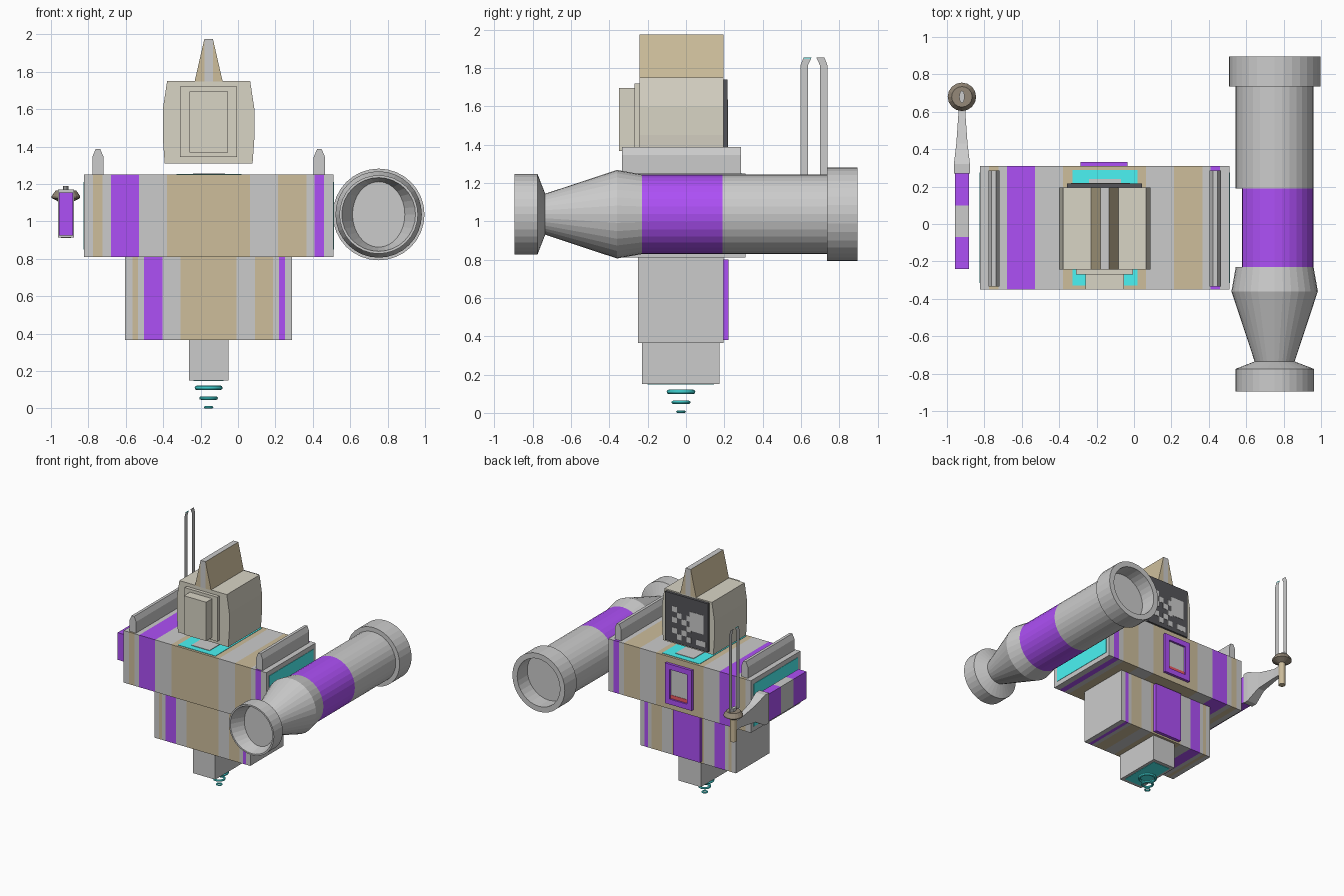
import bpy, bmesh, math

if "Cube" in bpy.data.objects:
    bpy.data.objects.remove(bpy.data.objects["Cube"])

COLOURS = {
    "grey": (0.8, 0.8, 0.8), "purple": (0.42, 0.08, 0.92), "gold": (0.61, 0.51, 0.33),
    "tan": (0.69, 0.66, 0.56), "cyan": (0.07, 0.9, 0.9), "black": (0.09, 0.09, 0.1),
    "brown": (0.3, 0.25, 0.19), "red": (0.85, 0.1, 0.12),
}
MATS = {}
for key, c in COLOURS.items():
    MATS[key] = bpy.data.materials.new(key)
    MATS[key].diffuse_color = (*c, 1)
CX = -0.157          # body centre line


def loft(name, rings, mats):
    """Skin between point rings, one colour per segment (or one for all), capped ends."""
    if isinstance(mats, str):
        mats = [mats] * (len(rings) - 1)
    used = list(dict.fromkeys(mats))
    bm = bmesh.new()
    vs = [[bm.verts.new(p) for p in r] for r in rings]
    n = len(rings[0])
    for a, b, m in zip(vs, vs[1:], mats):
        for i in range(n):
            f = bm.faces.new((a[i], a[(i + 1) % n], b[(i + 1) % n], b[i]))
            f.material_index = used.index(m)
    bm.faces.new(vs[0]).material_index = used.index(mats[0])
    bm.faces.new(vs[-1]).material_index = used.index(mats[-1])
    bmesh.ops.recalc_face_normals(bm, faces=bm.faces)
    me = bpy.data.meshes.new(name)
    bm.to_mesh(me)
    bm.free()
    for m in used:
        me.materials.append(MATS[m])
    ob = bpy.data.objects.new(name, me)
    bpy.context.collection.objects.link(ob)
    return ob


def rect_x(x, y0, y1, z0, z1):
    return [(x, y0, z0), (x, y1, z0), (x, y1, z1), (x, y0, z1)]


def rect_y(y, x0, x1, z0, z1):
    return [(x0, y, z0), (x1, y, z0), (x1, y, z1), (x0, y, z1)]


def box(name, x0, x1, y0, y1, z0, z1, mat="grey"):
    return loft(name, [rect_x(x0, y0, y1, z0, z1), rect_x(x1, y0, y1, z0, z1)], mat)


def prism_y(name, prof, y0, y1, mat="grey"):
    return loft(name, [[(x, y, z) for x, z in prof] for y in (y0, y1)], mat)


# Striped torso blocks: symmetric bands across x
def striped(name, offs, y0, y1, z0, z1):
    xs = [CX - o for o in offs] + [CX + o for o in reversed(offs)]
    half = ["grey", "gold", "grey", "purple", "grey"]
    loft(name, [rect_x(x, y0, y1, z0, z1) for x in xs], half + ["gold"] + half)


striped("upper_torso", [0.667, 0.617, 0.567, 0.522, 0.372, 0.222], -0.35, 0.31, 0.81, 1.25)
striped("lower_torso", [0.447, 0.407, 0.377, 0.345, 0.247, 0.15], -0.25, 0.195, 0.365, 0.81)
box("waist_block", CX - 0.105, CX + 0.105, -0.23, 0.175, 0.15, 0.365)

# Glowing panels on neck, shoulders and underside
box("neck_panel", -0.33, 0.02, -0.33, 0.29, 1.248, 1.253, "cyan")
box("neck_plate", -0.24, -0.07, -0.28, 0.24, 1.25, 1.257)
for side, s in (("left", -1), ("right", 1)):
    xa, xb = sorted((CX + s * 0.66, CX + s * 0.67))
    box(side + "_shoulder_panel", xa, xb, -0.315, 0.275, 0.85, 1.21, "cyan")
    # Shoulder rails
    c = CX + s * 0.592
    prism_y(side + "_shoulder_rail", [(c - .03, 1.25), (c + .03, 1.25), (c + .03, 1.345),
            (c + .012, 1.387), (c - .012, 1.387), (c - .03, 1.345)], -0.335, 0.287)
box("waist_panel", CX - 0.08, CX + 0.08, -0.2, 0.145, 0.147, 0.153, "cyan")

# Hover rings
for i, (r, m, z) in enumerate([(0.075, 0.012, 0.11), (0.05, 0.009, 0.055), (0.025, 0.006, 0.006)]):
    bpy.ops.mesh.primitive_torus_add(location=(CX, -0.026, z), major_radius=r - m,
                                     minor_radius=m, major_segments=24, minor_segments=8)
    ob = bpy.context.object
    ob.name = f"hover_ring_{i + 1}"
    ob.data.materials.append(MATS["cyan"])
    bpy.ops.object.shade_smooth_by_angle()

# Back hatch with frame, and lower back panel
bx0, bx1, bz0, bz1, t = -0.285, -0.035, 0.86, 1.2, 0.045
for n, x0, x1, z0, z1 in (("left", bx0, bx0 + t, bz0, bz1), ("right", bx1 - t, bx1, bz0, bz1),
                          ("top", bx0 + t, bx1 - t, bz1 - t, bz1), ("bottom", bx0 + t, bx1 - t, bz0, bz0 + t)):
    box("hatch_frame_" + n, x0, x1, 0.305, 0.332, z0, z1, "purple")
box("hatch", bx0 + t, bx1 - t, 0.305, 0.315, bz0 + t + 0.03, bz1 - t)
box("hatch_light", bx0 + t, bx1 - t, 0.305, 0.318, bz0 + t, bz0 + t + 0.03, "red")
box("lower_back_panel", bx0, bx1, 0.19, 0.222, 0.38, 0.8, "purple")

# Head, stepped front plates and crest
half = [(0.235, 1.31), (0.245, 1.45), (0.245, 1.6), (0.222, 1.75)]
prism_y("head", [(CX + x, z) for x, z in half] + [(CX - x, z) for x, z in reversed(half)],
        -0.242, 0.195, "tan")
box("front_plate", -0.31, -0.005, -0.27, -0.24, 1.345, 1.72, "tan")
box("front_plate_raised", -0.26, -0.053, -0.35, -0.268, 1.367, 1.695, "tan")
loft("head_crest", [rect_x(x, -0.243, 0.195, 1.748, z) for x, z in
     ((-0.231, 1.752), (-0.18, 1.975), (-0.134, 1.975), (-0.083, 1.752))], ["gold", "grey", "gold"])

# Back screen with pixel pattern (columns run from +x to -x as seen from behind)
box("screen", CX - 0.2, CX + 0.2, 0.195, 0.217, 1.33, 1.74, "black")
rows = ["........", "........", ".#......", "..#.#...", ".#.#....", "....#...", ".#.#....", "..#.#.##"]
u = 0.045
for r, row in enumerate(rows):
    for c, ch in enumerate(row):
        if ch == "#":
            x, z = CX + 0.18 - c * u, 1.725 - r * u
            box(f"pixel_{r}_{c}", x - u, x, 0.21, 0.219, z - u, z)
box("screen_square", CX - 0.16, CX - 0.03, 0.21, 0.219, 1.47, 1.63)

# Cannon: lathed about y, with the inner side of the band flattened
def circle_y(y, rx, rz=None, xmin=-9, n=32):
    rz = rz or rx
    return [(max(0.752 + rx * math.cos(a), xmin), y, 1.037 + rz * math.sin(a))
            for a in (2 * math.pi * i / n for i in range(n))]


R = 0.208
cannon = [(-0.79, 0.14, 0.175), (-0.895, 0.197), (-0.895, 0.21), (-0.775, 0.21), (-0.735, 0.107),
          (-0.36, 0.231), (-0.23, R), (-0.23, R, R, 0.578), (0.19, R, R, 0.578), (0.19, R),
          (0.735, R), (0.735, 0.245), (0.895, 0.245), (0.895, 0.2), (0.76, 0.2)]
cols = ["grey"] * (len(cannon) - 1)
cols[7] = "purple"
loft("cannon", [circle_y(*c) for c in cannon], cols)

# Left arm: banded forearm tapering into the wrist
AX, SY = -0.92, 0.68
loft("forearm", [rect_y(y, AX - .037, AX + .037, 0.925, 1.155) for y in (-0.24, -0.07, 0.1, 0.27)],
     ["purple", "grey", "purple"])
loft("wrist", [rect_y(y, AX - w, AX + w, z0, z1) for y, w, z0, z1 in
     ((0.27, .043, 0.915, 1.17), (0.32, .043, 0.915, 1.17), (0.43, .03, 0.98, 1.12),
      (0.6, .018, 1.0, 1.08), (0.68, .018, 1.0, 1.08))], "grey")


# Weapon: grip, lens guard, core and two flat prongs
def circle_z(z, rx, ry=None, n=16):
    ry = ry or rx
    return [(AX + rx * math.cos(2 * math.pi * i / n), SY + ry * math.sin(2 * math.pi * i / n), z)
            for i in range(n)]


loft("grip", [circle_z(0.91, .027), circle_z(1.12, .027)], "gold")
loft("guard", [circle_z(z, r) for z, r in ((1.1, .03), (1.125, .076), (1.135, .076), (1.165, .055))], "brown")
loft("guard_core", [circle_z(1.16, .015, .034, 8), circle_z(1.19, .015, .034, 8)], "grey")


def flat(name, pts, mat):
    me = bpy.data.meshes.new(name)
    me.from_pydata([(AX, y, z) for y, z in pts], [], [range(len(pts))])
    me.materials.append(MATS[mat])
    bpy.context.collection.objects.link(bpy.data.objects.new(name, me))


for name, s in (("front_prong", -1), ("back_prong", 1)):
    c = 0.668
    flat(name, [(c + s * .031, 1.16), (c + s * .07, 1.16), (c + s * .07, 1.815), (c + s * .057, 1.849),
                (c + s * .015, 1.849), (c + s * .031, 1.815)], "grey")
    flat(name + "_tip", [(c + s * .057, 1.849), (c + s * .053, 1.856), (c + s * .013, 1.856),
                         (c + s * .015, 1.849)], "cyan" if s < 0 else "grey")

for m in bpy.data.materials:
    if m.users and not m.is_grease_pencil:
        m.use_nodes = True
        m.node_tree.nodes["Principled BSDF"].inputs["Base Color"].default_value = m.diffuse_color
